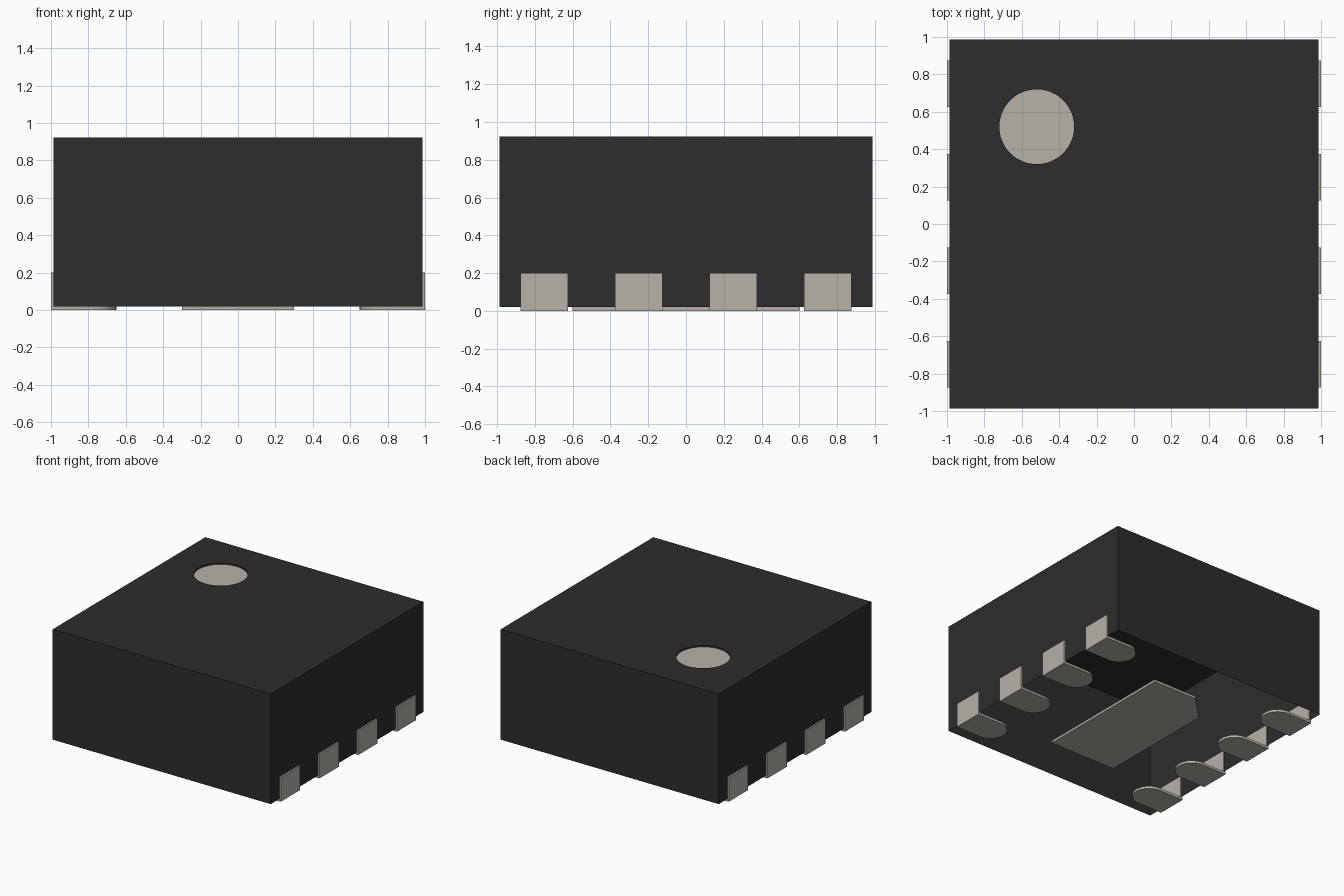
import bpy, bmesh, math
from mathutils import Vector

cube = bpy.data.objects.get("Cube")
if cube:
    bpy.data.objects.remove(cube, do_unlink=True)

HALF, BASE, TOP = 0.987, 0.02, 0.922    # package shell
LEAD_W, LEAD_T = 0.25, 0.02             # lead width and metal thickness


def material(name, rgb):
    mat = bpy.data.materials.new(name)
    mat.use_nodes = True
    mat.diffuse_color = (*rgb, 1)
    mat.node_tree.nodes["Principled BSDF"].inputs["Base Color"].default_value = (*rgb, 1)
    return mat


black = material("black_plastic", (0.026, 0.026, 0.026))
metal = material("tin_metal", (0.473, 0.445, 0.395))


def finish(bm, name, mats):
    mesh = bpy.data.meshes.new(name)
    bm.to_mesh(mesh)
    bm.free()
    for mat in mats:
        mesh.materials.append(mat)
    obj = bpy.data.objects.new(name, mesh)
    bpy.context.collection.objects.link(obj)
    bpy.ops.object.select_all(action='DESELECT')
    obj.select_set(True)
    bpy.context.view_layer.objects.active = obj
    bpy.ops.object.shade_smooth_by_angle(angle=math.radians(30))
    return obj


def prism(bm, outline, z0, z1):
    """Extrude a flat outline from z0 up to z1."""
    face = bm.faces.new([bm.verts.new((x, y, z0)) for x, y in outline])
    new = bmesh.ops.extrude_face_region(bm, geom=[face])["geom"]
    verts = [v for v in new if isinstance(v, bmesh.types.BMVert)]
    bmesh.ops.translate(bm, verts=verts, vec=(0, 0, z1 - z0))


def loop(bm, points, z):
    verts = [bm.verts.new((x, y, z)) for x, y in points]
    return [bm.edges.new((a, b)) for a, b in zip(verts, verts[1:] + verts[:1])]


# Package body: shell open underneath, with a shallow round pin marker
bm = bmesh.new()
square = loop(bm, [(-HALF, -HALF), (HALF, -HALF), (HALF, HALF), (-HALF, HALF)], TOP)
angles = [math.tau * i / 48 for i in range(48)]
circle = loop(bm, [(-0.52 + 0.2 * math.cos(a), 0.52 + 0.2 * math.sin(a)) for a in angles], TOP)
bmesh.ops.triangle_fill(bm, edges=square + circle, use_beauty=True, normal=(0, 0, 1))


def drop(edges, depth):
    new = bmesh.ops.extrude_edge_only(bm, edges=edges)["geom"]
    verts = [v for v in new if isinstance(v, bmesh.types.BMVert)]
    bmesh.ops.translate(bm, verts=verts, vec=(0, 0, -depth))
    return [e for e in new if isinstance(e, bmesh.types.BMEdge)]


drop(square, TOP - BASE)
floor_edges = drop(circle, 0.012)
marker = bmesh.ops.contextual_create(bm, geom=floor_edges)["faces"]
bmesh.ops.recalc_face_normals(bm, faces=bm.faces[:])
for f in marker:
    f.material_index = 1
if marker[0].normal.z < 0:
    bmesh.ops.reverse_faces(bm, faces=bm.faces[:])
finish(bm, "package_body", [black, metal])

# Centre thermal pad with one chamfered corner beside the marker
bm = bmesh.new()
prism(bm, [(-0.3, -0.6), (0.3, -0.6), (0.3, 0.6), (-0.1, 0.6), (-0.3, 0.4)], 0, BASE)
bmesh.ops.recalc_face_normals(bm, faces=bm.faces[:])
finish(bm, "thermal_pad", [metal])

# Leads: round-ended foot below, upright tab on the side wall
for side, label in ((1, "left"), (-1, "right")):
    for i in range(4):
        y = -0.75 + 0.5 * i
        r = LEAD_W / 2
        arc = [math.pi * (0.5 + k / 16) for k in range(17)]
        foot = [(side, y - r), (side, y + r)]
        foot += [(side * (0.65 + r + r * math.cos(a)), y + r * math.sin(a)) for a in arc]
        inner = side * (1 - LEAD_T)
        tab = [(side, y - r), (side, y + r), (inner, y + r), (inner, y - r)]
        bm = bmesh.new()
        prism(bm, foot, 0, LEAD_T)
        prism(bm, tab, LEAD_T, 0.2)
        bmesh.ops.recalc_face_normals(bm, faces=bm.faces[:])
        finish(bm, f"{label}_lead_{i + 1}", [metal])
